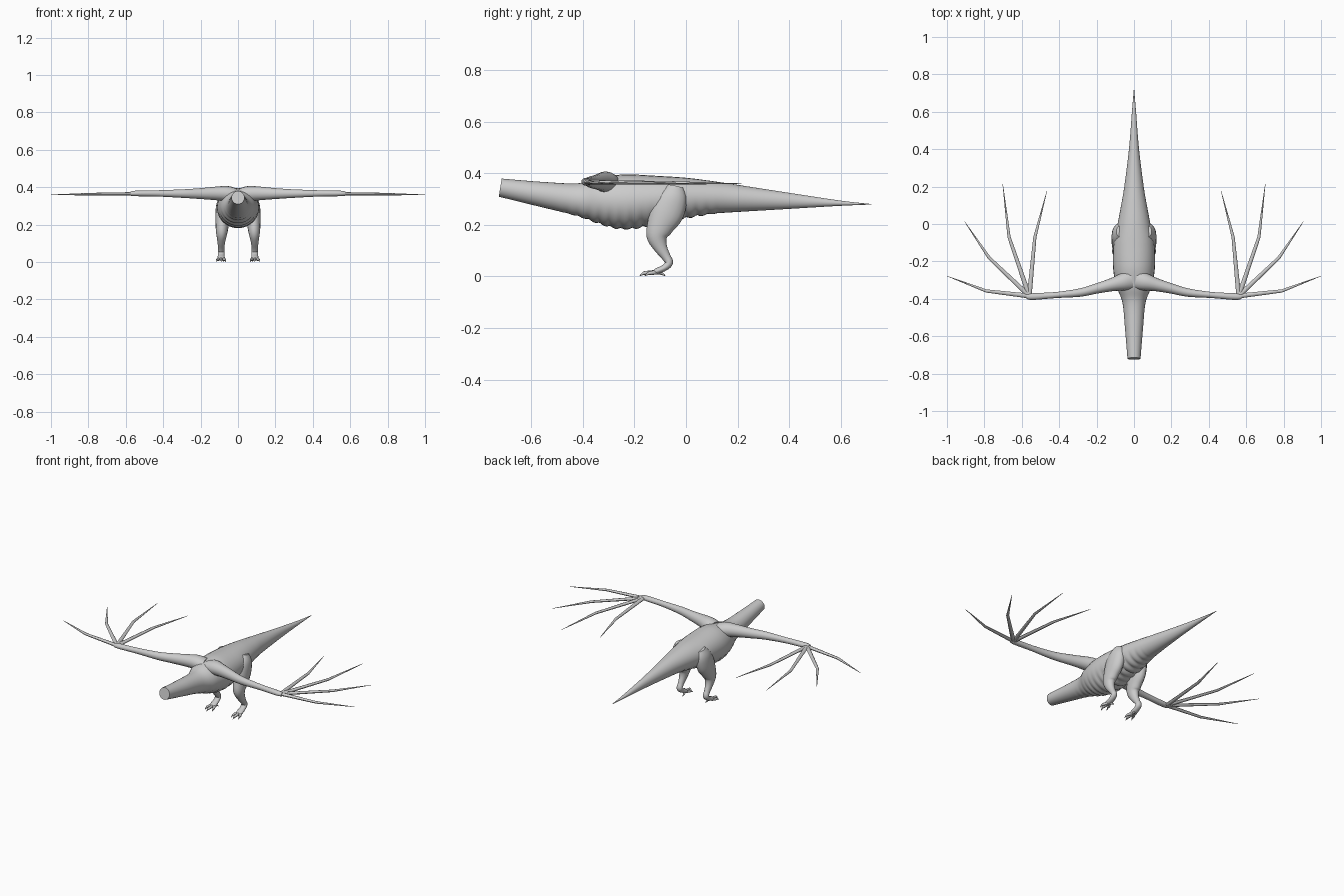
import bpy, bmesh, math
from mathutils import Vector

if "Cube" in bpy.data.objects:
    bpy.data.objects.remove(bpy.data.objects["Cube"])

skin = bpy.data.materials.new("grey skin")
skin.use_nodes = True
GREY = (0.6, 0.6, 0.6, 1)
skin.diffuse_color = GREY
skin.node_tree.nodes["Principled BSDF"].inputs["Base Color"].default_value = GREY


def spline(a, b, c, d, t):
    """Catmull-Rom value between b and c."""
    return 0.5 * (2 * b + (c - a) * t + (2 * a - 5 * b + 4 * c - d) * t * t
                  + (3 * b - a - 3 * c + d) * t ** 3)


def loft(name, stations, ref, sides=12, sub=4, mirror=False, shape=None):
    """Skin elliptical rings along stations of (x, y, z, radius along ref, other radius)."""
    rows = []
    last = len(stations) - 1
    for i in range(last):
        ctrl = [stations[max(0, min(last, i + k))] for k in (-1, 0, 1, 2)]
        for s in range(sub):
            rows.append([spline(*v, s / sub) for v in zip(*ctrl)])
    rows.append(list(stations[-1]))

    bm = bmesh.new()
    rings = []
    for i, row in enumerate(rows):
        p = Vector(row[:3])
        t = Vector(rows[min(i + 1, len(rows) - 1)][:3]) - Vector(rows[max(i - 1, 0)][:3])
        t.normalize()
        u = Vector(ref)
        u = (u - t * u.dot(t)).normalized()
        v = t.cross(u)
        ring = []
        for k in range(sides):
            a = math.tau * k / sides
            co = p + u * math.cos(a) * max(row[3], 0.0008) + v * math.sin(a) * max(row[4], 0.0008)
            ring.append(bm.verts.new(shape(co, p) if shape else co))
        rings.append(ring)
    for r, q in zip(rings, rings[1:]):
        for k in range(sides):
            j = (k + 1) % sides
            bm.faces.new((r[k], r[j], q[j], q[k]))
    bm.faces.new(rings[0])
    bm.faces.new(rings[-1])
    bmesh.ops.recalc_face_normals(bm, faces=bm.faces)
    mesh = bpy.data.meshes.new(name)
    bm.to_mesh(mesh)
    bm.free()
    mesh.materials.append(skin)
    ob = bpy.data.objects.new(name, mesh)
    bpy.context.collection.objects.link(ob)
    if mirror:
        ob.modifiers.new("mirror", 'MIRROR').use_mirror_merge = False
    bpy.ops.object.select_all(action='DESELECT')
    ob.select_set(True)
    bpy.context.view_layer.objects.active = ob
    bpy.ops.object.shade_smooth_by_angle(angle=math.radians(50))
    return ob


# Body, neck stump and tail, with scalloped belly plates
def belly_plates(co, centre):
    if -0.5 < co.y < 0.15 and co.z < centre.z:
        fade = min(1, (co.y + 0.5) / 0.15, (0.15 - co.y) / 0.1)
        low = min(1, (centre.z - co.z) / 0.06)
        co.z -= 0.008 * fade * low * (abs(math.sin(math.pi * co.y / 0.042)) - 0.5)
    return co


# y, top, bottom, half width
profile = [(-0.72, 0.38, 0.309, 0.035), (-0.56, 0.367, 0.27, 0.048), (-0.42, 0.362, 0.236, 0.062),
           (-0.33, 0.385, 0.205, 0.095), (-0.23, 0.396, 0.185, 0.112), (-0.1, 0.39, 0.208, 0.108),
           (0, 0.383, 0.228, 0.088), (0.1, 0.37, 0.243, 0.069), (0.2, 0.355, 0.25, 0.052),
           (0.4, 0.324, 0.262, 0.027), (0.6, 0.294, 0.274, 0.011), (0.72, 0.281, 0.279, 0.001)]
loft("body", [(0, y, (a + b) / 2, w, (a - b) / 2) for y, a, b, w in profile],
     (1, 0, 0), sides=28, sub=14, shape=belly_plates)

# Wing arms
loft("wing_arm", [(0.015, -0.3, 0.36, 0.035, 0.05), (0.06, -0.31, 0.366, 0.041, 0.046),
                  (0.12, -0.325, 0.367, 0.036, 0.035), (0.2, -0.345, 0.366, 0.029, 0.027),
                  (0.29, -0.367, 0.366, 0.023, 0.022), (0.42, -0.38, 0.367, 0.017, 0.016),
                  (0.54, -0.388, 0.367, 0.015, 0.018), (0.575, -0.388, 0.366, 0.011, 0.012)],
     (0, 0, 1), sides=16, mirror=True)

# Wing fingers: knuckle and tip in plan
fingers = {"outer": ((0.79, -0.358), (1.0, -0.278)), "second": ((0.775, -0.18), (0.905, 0.012)),
           "third": ((0.668, -0.07), (0.702, 0.215)), "inner": ((0.53, -0.07), (0.466, 0.175))}
for name, (k, tip) in fingers.items():
    loft(name + "_wing_finger", [(0.56, -0.385, 0.365, 0.009, 0.013),
                                 (*k, 0.363, 0.007, 0.0085), (*tip, 0.36, 0.001, 0.001)],
         (0, 0, 1), sides=8, sub=1, mirror=True)

# Legs: thigh, shin and backward heel in one sweep
loft("leg", [(0.075, -0.04, 0.35, 0.02, 0.03), (0.078, -0.05, 0.31, 0.037, 0.056),
             (0.082, -0.074, 0.25, 0.039, 0.066), (0.085, -0.1, 0.195, 0.035, 0.052),
             (0.087, -0.112, 0.155, 0.03, 0.041), (0.089, -0.1, 0.115, 0.022, 0.027),
             (0.09, -0.078, 0.078, 0.017, 0.018), (0.09, -0.066, 0.054, 0.018, 0.016),
             (0.09, -0.082, 0.035, 0.018, 0.013), (0.09, -0.115, 0.02, 0.02, 0.011),
             (0.09, -0.13, 0.014, 0.014, 0.006)],
     (1, 0, 0), sides=16, mirror=True)

# Toes and claws
for name, dx, reach in (("inner", -0.022, -0.16), ("middle", 0, -0.18), ("outer", 0.022, -0.16)):
    loft(name + "_toe", [(0.09 + dx * 0.3, -0.112, 0.017, 0.008, 0.009),
                         (0.09 + dx * 0.8, reach + 0.028, 0.014, 0.008, 0.008),
                         (0.09 + dx, reach + 0.014, 0.012, 0.005, 0.006),
                         (0.09 + dx * 1.1, reach, 0.002, 0.001, 0.001)],
         (1, 0, 0), sides=8, sub=2, mirror=True)
loft("back_toe", [(0.085, -0.11, 0.016, 0.007, 0.008), (0.08, -0.094, 0.012, 0.006, 0.006),
                  (0.078, -0.08, 0.002, 0.001, 0.001)], (1, 0, 0), sides=8, sub=2, mirror=True)
